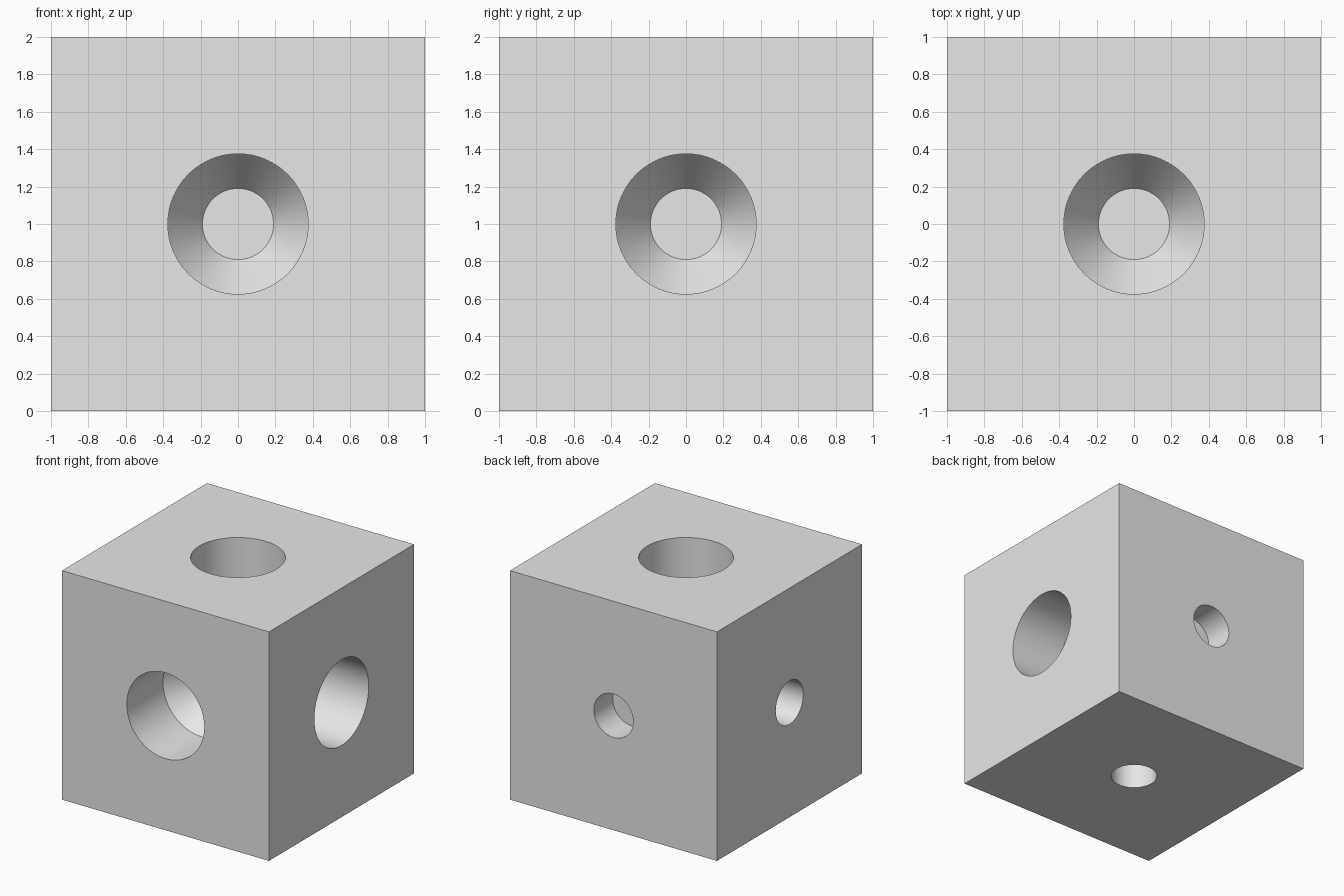
import bpy
import math
from mathutils import Matrix, Vector

default = bpy.data.objects.get("Cube")
if default:
    bpy.data.objects.remove(default, do_unlink=True)

SEGMENTS = 64
CENTRE = Vector((0, 0, 1))

grey = bpy.data.materials.new("light_grey")
grey.use_nodes = True
grey.diffuse_color = (0.8, 0.8, 0.8, 1)
grey.node_tree.nodes["Principled BSDF"].inputs["Base Color"].default_value = (0.8, 0.8, 0.8, 1)


def pocket_cutter(name, direction, profile):
    """Lathe a (depth, radius) profile into a closed cutter entering from one face."""
    verts, faces = [], []
    for depth, radius in profile:
        for i in range(SEGMENTS):
            a = 2 * math.pi * i / SEGMENTS
            verts.append((radius * math.cos(a), radius * math.sin(a), 1 - depth))
    for ring in range(len(profile) - 1):
        for i in range(SEGMENTS):
            j = (i + 1) % SEGMENTS
            lo, hi = (ring + 1) * SEGMENTS, ring * SEGMENTS
            faces.append((hi + i, lo + i, lo + j, hi + j))
    faces.append(tuple(range(SEGMENTS)))
    last = (len(profile) - 1) * SEGMENTS
    faces.append(tuple(reversed(range(last, last + SEGMENTS))))
    mesh = bpy.data.meshes.new(name)
    mesh.from_pydata(verts, [], faces)
    mesh.materials.append(grey)
    turn = Vector((0, 0, 1)).rotation_difference(Vector(direction)).to_matrix().to_4x4()
    mesh.transform(Matrix.Translation(CENTRE) @ turn)
    cutter = bpy.data.objects.new(name, mesh)
    bpy.context.collection.objects.link(cutter)
    cutter.hide_render = True
    return cutter


# Solid block
bpy.ops.mesh.primitive_cube_add(size=2, location=CENTRE)
block = bpy.context.object
block.name = "drilled_block"
block.data.materials.append(grey)

# Wide pockets with a tapered end, and narrow flat pockets on the opposite faces
wide = [(-0.1, 0.375), (0.5, 0.375), (0.75, 0.19)]
narrow = [(-0.1, 0.19), (0.26, 0.19)]
pockets = [
    ("front_wide_pocket", (0, -1, 0), wide),
    ("side_wide_pocket", (1, 0, 0), wide),
    ("top_wide_pocket", (0, 0, 1), wide),
    ("back_narrow_pocket", (0, 1, 0), narrow),
    ("side_narrow_pocket", (-1, 0, 0), narrow),
    ("bottom_narrow_pocket", (0, 0, -1), narrow),
]
cutters = [pocket_cutter(*p) for p in pockets]
bpy.context.view_layer.objects.active = block
for cutter in cutters:
    mod = block.modifiers.new(cutter.name, "BOOLEAN")
    mod.operation = "DIFFERENCE"
    mod.solver = "EXACT"
    mod.object = cutter
    bpy.ops.object.modifier_apply(modifier=mod.name)
for cutter in cutters:
    bpy.data.objects.remove(cutter, do_unlink=True)

# Smooth pocket walls, sharp block edges
bpy.ops.object.select_all(action="DESELECT")
block.select_set(True)
bpy.ops.object.shade_smooth_by_angle(angle=math.radians(30))
